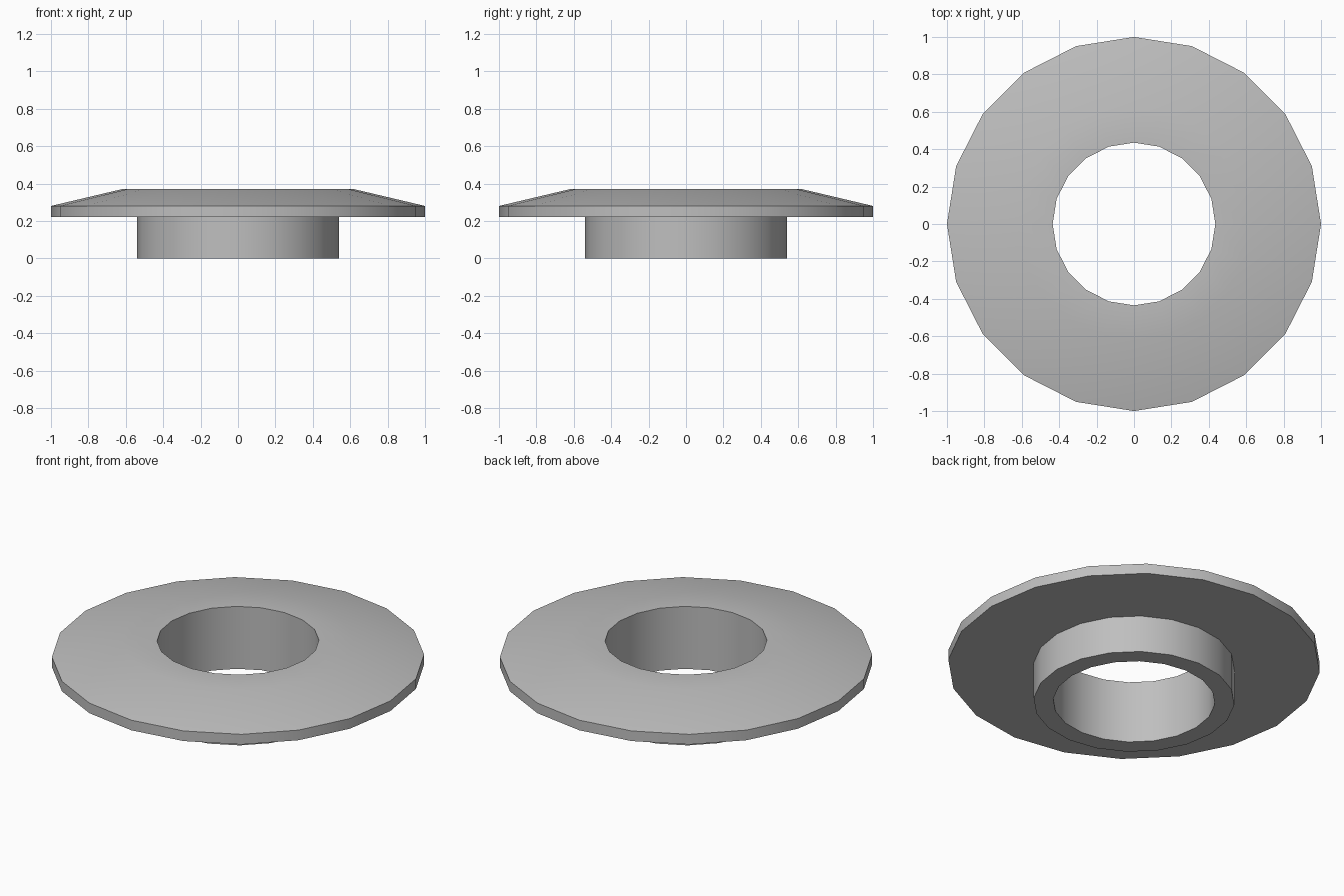
import bpy
import bmesh
from math import cos, sin, tau, radians

cube = bpy.data.objects.get("Cube")
if cube:
    bpy.data.objects.remove(cube, do_unlink=True)

SIDES = 20


def flat_material(name, value):
    mat = bpy.data.materials.new(name)
    mat.use_nodes = True
    colour = (value, value, value, 1)
    mat.diffuse_color = colour
    mat.node_tree.nodes["Principled BSDF"].inputs["Base Color"].default_value = colour
    return mat


def turned_ring(name, profile, mat):
    """Revolve a closed (radius, height) profile around the z axis."""
    bm = bmesh.new()
    rings = []
    for i in range(SIDES):
        a = tau * i / SIDES
        rings.append([bm.verts.new((r * cos(a), r * sin(a), z)) for r, z in profile])
    count = len(profile)
    for i in range(SIDES):
        here, there = rings[i], rings[(i + 1) % SIDES]
        for j in range(count):
            k = (j + 1) % count
            bm.faces.new((here[j], there[j], there[k], here[k]))
    bmesh.ops.recalc_face_normals(bm, faces=bm.faces)
    mesh = bpy.data.meshes.new(name)
    bm.to_mesh(mesh)
    bm.free()
    mesh.materials.append(mat)
    obj = bpy.data.objects.new(name, mesh)
    bpy.context.collection.objects.link(obj)
    bpy.ops.object.select_all(action="DESELECT")
    obj.select_set(True)
    bpy.context.view_layer.objects.active = obj
    bpy.ops.object.shade_smooth_by_angle(angle=radians(30))
    return obj


grey = flat_material("plain grey", 0.52)

# Collar, flat underside, rim, sloped top and through-hole in one turned profile
turned_ring("flanged_bushing", [
    (0.435, 0), (0.54, 0),
    (0.54, 0.22), (1, 0.22),
    (1, 0.28), (0.62, 0.37),
    (0.435, 0.37),
], grey)
